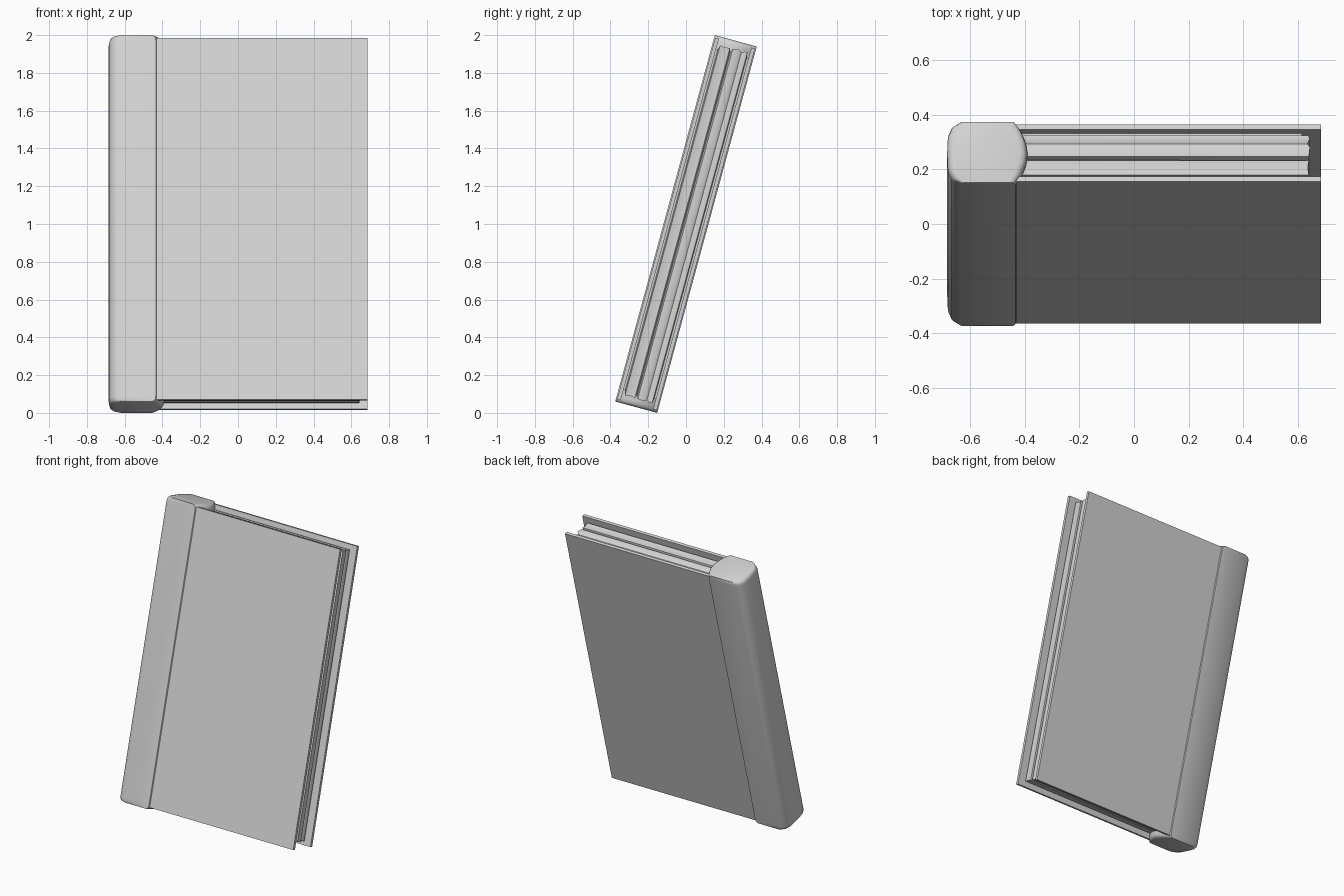
import bpy, bmesh, math
from mathutils import Matrix

cube = bpy.data.objects.get("Cube")
if cube:
    bpy.data.objects.remove(cube, do_unlink=True)

grey = bpy.data.materials.new("light_grey")
grey.use_nodes = True
grey.diffuse_color = (0.65, 0.65, 0.65, 1)
grey.node_tree.nodes["Principled BSDF"].inputs["Base Color"].default_value = (0.65, 0.65, 0.65, 1)

# The whole book leans back about its centre
LEAN = Matrix.Translation((0, 0, 1)) @ Matrix.Rotation(math.radians(-15.2), 4, 'X')


def loft(name, rings, angle):
    """Skin a stack of equal closed rings and cap both ends."""
    bm = bmesh.new()
    loops = [[bm.verts.new(LEAN @ Matrix.Translation(p).translation) for p in r] for r in rings]
    for a, b in zip(loops, loops[1:]):
        n = len(a)
        for i in range(n):
            bm.faces.new((a[i], a[(i + 1) % n], b[(i + 1) % n], b[i]))
    bm.faces.new(loops[0])
    bm.faces.new(loops[-1])
    bmesh.ops.recalc_face_normals(bm, faces=bm.faces)
    mesh = bpy.data.meshes.new(name)
    bm.to_mesh(mesh)
    bm.free()
    mesh.materials.append(grey)
    ob = bpy.data.objects.new(name, mesh)
    bpy.context.collection.objects.link(ob)
    bpy.ops.object.select_all(action='DESELECT')
    ob.select_set(True)
    bpy.context.view_layer.objects.active = ob
    bpy.ops.object.shade_smooth_by_angle(angle=math.radians(angle))
    return ob


def slab(x0, x1, y, h):
    """Rectangle ring at depth y."""
    return [(x0, y, -h), (x1, y, -h), (x1, y, h), (x0, y, h)]


# Covers
for name, side in (("front_cover", -1), ("back_cover", 1)):
    loft(name, [slab(-0.45, 0.685, side * y, 0.992) for y in (0.089, 0.109)], 30)

# Page block with shallow grooves along its three open edges
edge = [(-0.09, 0.03), (-0.08, 0.03), (-0.074, 0.004), (-0.045, 0.008),
        (-0.02, 0.004), (-0.012, 0.025), (-0.004, 0.004), (0.03, 0.0),
        (0.045, 0.01), (0.06, 0.002), (0.076, 0.004), (0.08, 0.03), (0.09, 0.03)]
loft("pages", [slab(-0.45, 0.645 - d, y, 0.964 - d) for y, d in edge], 50)

# Rounded spine with softened ends
half = [(-0.435, 0.115), (-0.64, 0.115), (-0.668, 0.098), (-0.682, 0.065)]
inner = [(-0.39, 0.0), (-0.396, 0.04), (-0.411, 0.08)]
top = inner + half
profile = top + [(-0.685, 0.0)] + [(x, -y) for x, y in reversed(top[1:])]
mid = -0.5375
ends = [(0.975, 1.0), (0.992, 0.97), (1.001, 0.91), (1.005, 0.8)]
levels = [(-z, s) for z, s in reversed(ends)] + ends
loft("spine", [[(mid + (x - mid) * s, y, z) for x, y in profile] for z, s in levels], 50)
